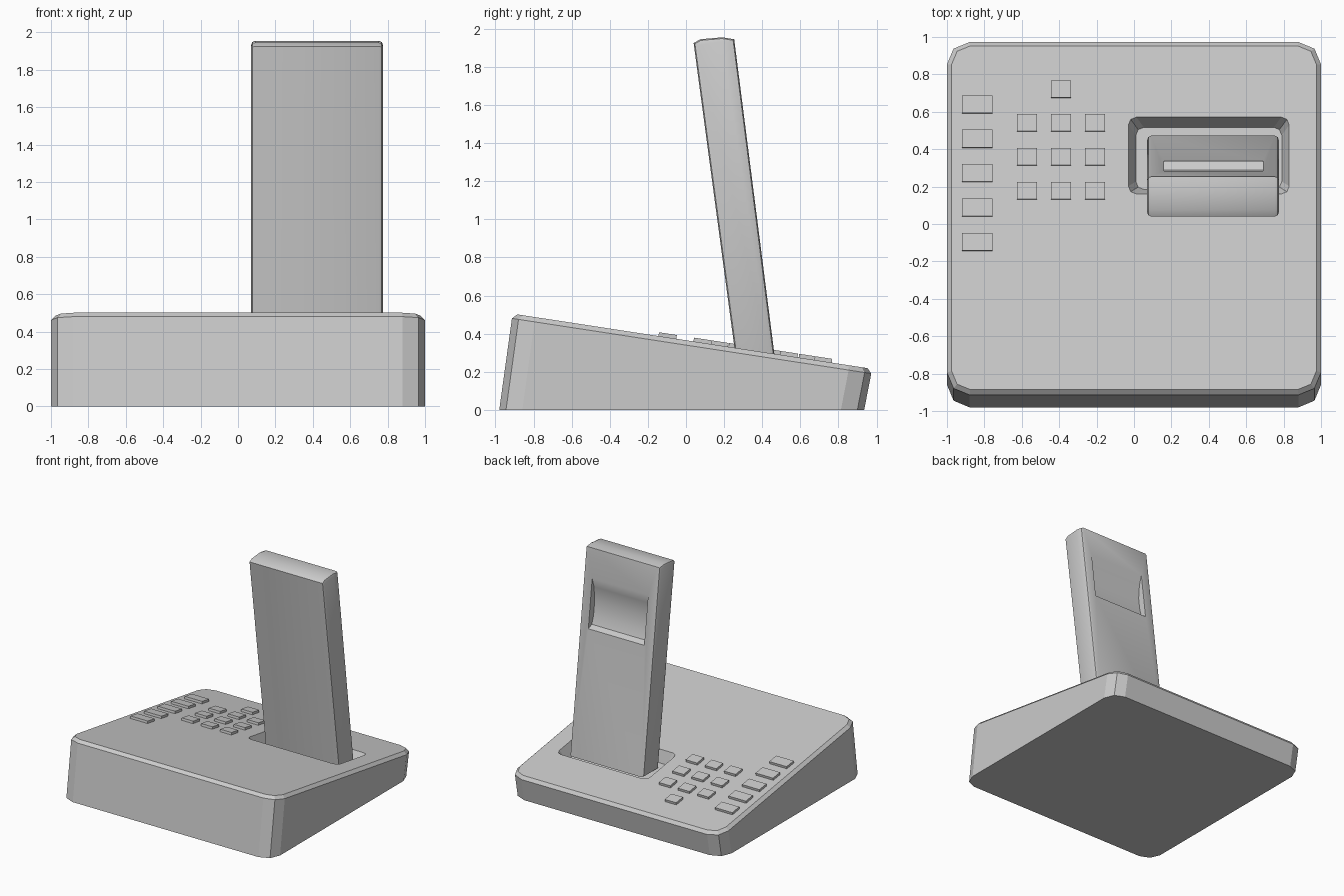
import bpy, bmesh, math
from mathutils import Vector, Matrix

if "Cube" in bpy.data.objects:
    bpy.data.objects.remove(bpy.data.objects["Cube"])

grey = bpy.data.materials.new("light_grey")
grey.diffuse_color = (0.6, 0.6, 0.6, 1)
grey.use_nodes = True
grey.node_tree.nodes["Principled BSDF"].inputs["Base Color"].default_value = grey.diffuse_color

SLOPE = -0.1535                      # fall of the console top towards the back
PITCH = math.atan(SLOPE)


def top_z(y):
    return 0.505 + SLOPE * (y + 0.91)


def finish(bm, name, smooth=True):
    bmesh.ops.recalc_face_normals(bm, faces=bm.faces)
    me = bpy.data.meshes.new(name)
    bm.to_mesh(me)
    bm.free()
    ob = bpy.data.objects.new(name, me)
    bpy.context.collection.objects.link(ob)
    me.materials.append(grey)
    if smooth:
        bpy.ops.object.select_all(action='DESELECT')
        ob.select_set(True)
        bpy.context.view_layer.objects.active = ob
        bpy.ops.object.shade_smooth_by_angle(angle=math.radians(40))
    return ob


def prism(profile, x0, x1):
    """Extrude a (y, z) profile across x."""
    bm = bmesh.new()
    a = [bm.verts.new((x0, y, z)) for y, z in profile]
    b = [bm.verts.new((x1, y, z)) for y, z in profile]
    bm.faces.new(a)
    bm.faces.new(b[::-1])
    n = len(a)
    for i in range(n):
        bm.faces.new((a[i], b[i], b[(i + 1) % n], a[(i + 1) % n]))
    bmesh.ops.recalc_face_normals(bm, faces=bm.faces)
    return bm


def cut(target, tool):
    mod = target.modifiers.new("cut", 'BOOLEAN')
    mod.object = tool
    mod.operation = 'DIFFERENCE'
    mod.solver = 'EXACT'
    bpy.context.view_layer.objects.active = target
    bpy.ops.object.modifier_apply(modifier=mod.name)
    bpy.data.objects.remove(tool)


# Wedge console with rounded corners and a softened top rim
bm = prism([(-0.98, 0), (-0.91, 0.505), (0.977, top_z(0.977)), (0.935, 0)], -1, 1)
corners = [e for e in bm.edges if abs(e.verts[0].co.x - e.verts[1].co.x) < 0.01
           and abs(e.verts[0].co.z - e.verts[1].co.z) > 0.1
           and abs(e.verts[0].co.y - e.verts[1].co.y) < 0.2]
bmesh.ops.bevel(bm, geom=corners, offset=0.12, segments=2, profile=0.5, affect='EDGES')
top = max(bm.faces, key=lambda f: f.normal.z)
bmesh.ops.bevel(bm, geom=list(top.edges), offset=0.025, segments=1, affect='EDGES')
console = finish(bm, "console", smooth=False)

# Tapered cradle recess sunk into the sloping top
bm = bmesh.new()
bmesh.ops.create_cube(bm, size=1)
for v in bm.verts:
    low = v.co.z < 0
    inset = 0.04 if low else -0.02
    v.co = Vector((math.copysign(0.43 - inset, v.co.x),
                   math.copysign(0.208 - inset, v.co.y), -0.10 if low else 0.05))
bmesh.ops.bevel(bm, geom=[e for e in bm.edges
                          if abs(e.verts[0].co.z - e.verts[1].co.z) > 0.1],
                offset=0.04, segments=2, profile=0.5, affect='EDGES')
bm.transform(Matrix.Translation((0.4, 0.366, top_z(0.366))) @ Matrix.Rotation(PITCH, 4, 'X'))
cut(console, finish(bm, "cradle_cutter", smooth=False))

# Leaning handset
bm = prism([(0.267, 0.23), (0.04, 1.925), (0.075, 1.945), (0.19, 1.955),
            (0.253, 1.945), (0.472, 0.23)], 0.07, 0.775)
ends = [e for e in bm.edges if abs(e.verts[0].co.x - e.verts[1].co.x) < 0.01]
bmesh.ops.bevel(bm, geom=ends, offset=0.022, segments=2, profile=0.5, affect='EDGES')
handset = finish(bm, "handset", smooth=False)

# Scooped earpiece pocket in the handset back
def back_y(z):
    return 0.253 + (1.945 - z) * 0.1277


scoop = [(1.70, 0), (1.62, 0.035), (1.50, 0.06), (1.38, 0.06), (1.31, 0.045), (1.29, 0)]
profile = [(back_y(z) - d, z) for z, d in scoop]
profile += [(back_y(1.29) + 0.05, 1.29), (back_y(1.70) + 0.05, 1.70)]
cut(handset, finish(prism(profile, 0.16, 0.69), "pocket_cutter", smooth=False))

for ob in (handset,):
    bpy.ops.object.select_all(action='DESELECT')
    ob.select_set(True)
    bpy.context.view_layer.objects.active = ob
    bpy.ops.object.shade_smooth_by_angle(angle=math.radians(40))


# Raised keys lying on the slope
def key(name, x, y, w, d):
    bm = bmesh.new()
    bmesh.ops.create_cube(bm, size=1)
    bm.transform(Matrix.Translation((x, y, top_z(y) + 0.005))
                 @ Matrix.Rotation(PITCH, 4, 'X')
                 @ Matrix.Diagonal((w, d, 0.03, 1)))
    finish(bm, name, smooth=False)


for row in range(3):
    for col in range(3):
        key("number_key", -0.572 + 0.182 * col, 0.54 - 0.182 * row, 0.108, 0.092)
key("number_key", -0.39, 0.72, 0.108, 0.092)
for i in range(5):
    key("function_key", -0.838, -0.097 + 0.184 * i, 0.165, 0.095)
